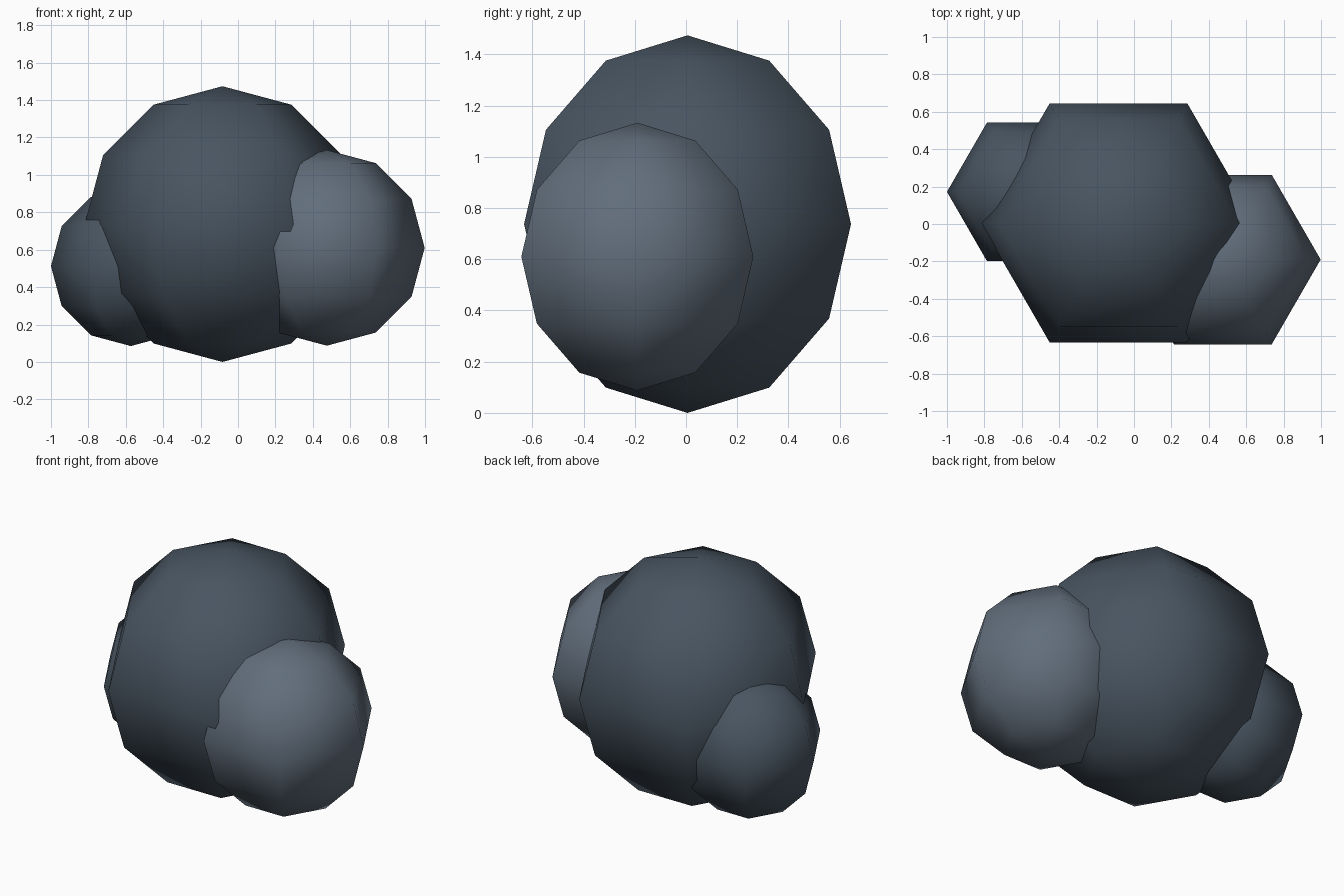
import bpy, bmesh
from math import radians
from mathutils import Matrix

if "Cube" in bpy.data.objects:
    bpy.data.objects.remove(bpy.data.objects["Cube"])


def material(name, color):
    mat = bpy.data.materials.new(name)
    mat.diffuse_color = (*color, 1)
    mat.use_nodes = True
    mat.node_tree.nodes["Principled BSDF"].inputs["Base Color"].default_value = mat.diffuse_color
    return mat


def puff(name, center, radius, mat):
    """Low-poly six-sided sphere with corners on the x axis, smooth shaded."""
    bm = bmesh.new()
    bmesh.ops.create_uvsphere(bm, u_segments=6, v_segments=6, radius=radius,
                              matrix=Matrix.Rotation(radians(90), 4, 'Z'))
    for f in bm.faces:
        f.smooth = True
    mesh = bpy.data.meshes.new(name)
    bm.to_mesh(mesh)
    bm.free()
    mesh.materials.append(mat)
    obj = bpy.data.objects.new(name, mesh)
    obj.location = center
    bpy.context.collection.objects.link(obj)


dark = material("dark_slate", (0.065, 0.09, 0.12))
light = material("light_slate", (0.12, 0.155, 0.2))

# Large middle puff with a smaller one on each side
puff("middle_puff", (-0.083, 0.006, 0.737), 0.737, dark)
puff("right_puff", (0.475, -0.19, 0.61), 0.523, light)
puff("left_puff", (-0.573, 0.172, 0.512), 0.427, dark)
